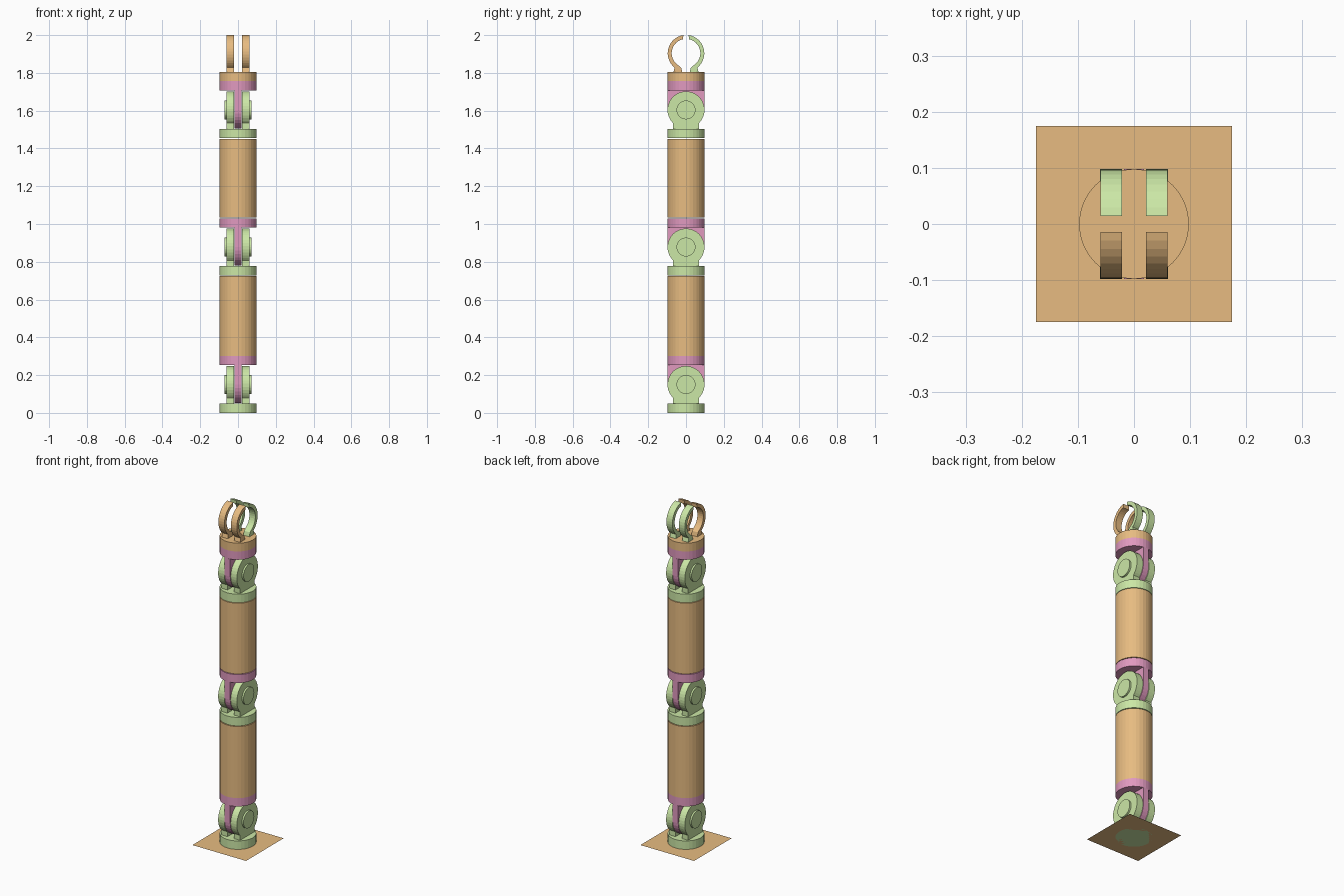
import bpy, bmesh
from math import sin, cos, acos, asin, pi

if "Cube" in bpy.data.objects:
    bpy.data.objects.remove(bpy.data.objects["Cube"])

SIDES = 32


def material(name, rgb):
    m = bpy.data.materials.new(name)
    m.diffuse_color = (*rgb, 1)
    m.use_nodes = True
    m.node_tree.nodes["Principled BSDF"].inputs["Base Color"].default_value = m.diffuse_color
    return m


ORANGE = material("orange", (0.80, 0.50, 0.22))
GREEN = material("green", (0.60, 0.80, 0.38))
PINK = material("pink", (0.75, 0.32, 0.52))


def finish(bm, name, mat):
    bmesh.ops.recalc_face_normals(bm, faces=bm.faces)
    mesh = bpy.data.meshes.new(name)
    bm.to_mesh(mesh)
    bm.free()
    mesh.materials.append(mat)
    ob = bpy.data.objects.new(name, mesh)
    bpy.context.collection.objects.link(ob)
    return ob


def extrude(bm, profile, a, b, axis):
    """Extrude a 2D profile from a to b along x (profile = y,z) or z (profile = x,y)."""
    place = (lambda p: (a, *p)) if axis == 'x' else (lambda p: (*p, a))
    face = bm.faces.new([bm.verts.new(place(p)) for p in profile])
    res = bmesh.ops.extrude_face_region(bm, geom=[face], use_keep_orig=True)
    verts = [g for g in res["geom"] if isinstance(g, bmesh.types.BMVert)]
    offset = (b - a, 0, 0) if axis == 'x' else (0, 0, b - a)
    bmesh.ops.translate(bm, verts=verts, vec=offset)


def arc(r, cy, cz, start, end, n):
    return [(cy + r * cos(start + (end - start) * i / n),
             cz + r * sin(start + (end - start) * i / n)) for i in range(n + 1)]


def circle(r, cy=0, cz=0):
    return arc(r, cy, cz, 0, 2 * pi, SIDES)[:-1]


def tube(name, z0, z1, mat):
    bm = bmesh.new()
    extrude(bm, circle(0.098), z0, z1, 'z')
    return finish(bm, name, mat)


def joint(label, z):
    pivot = z + 0.15
    # fork: disc, two round lugs on necks, axle caps
    bm = bmesh.new()
    extrude(bm, circle(0.098), z, z + 0.05, 'z')
    a = acos(0.068 / 0.098)
    lug = arc(0.098, 0, pivot, -a, pi + a, 28) + [(-0.068, z + 0.05), (0.068, z + 0.05)]
    for s in (-1, 1):
        extrude(bm, lug, s * 0.021, s * 0.061, 'x')
        extrude(bm, circle(0.05, 0, pivot), s * 0.061, s * 0.071, 'x')
    finish(bm, label + "_fork", GREEN)
    # tongue: disc with a round-ended plate and the axle
    bm = bmesh.new()
    extrude(bm, circle(0.098), z + 0.253, z + 0.302, 'z')
    plate = arc(0.098, 0, pivot, pi, 2 * pi, 16) + [(0.098, z + 0.253), (-0.098, z + 0.253)]
    extrude(bm, plate, -0.018, 0.018, 'x')
    finish(bm, label + "_tongue", PINK)


# floor plate
bm = bmesh.new()
bm.faces.new([bm.verts.new((x, y, 0)) for x, y in
              ((-0.175, -0.175), (0.175, -0.175), (0.175, 0.175), (-0.175, 0.175))])
finish(bm, "floor_plate", ORANGE)

# three joints and the arm tubes between them
for label, z in (("base_joint", 0), ("elbow_joint", 0.728), ("wrist_joint", 1.454)):
    joint(label, z)
tube("lower_arm", 0.302, 0.724, ORANGE)
tube("upper_arm", 1.034, 1.451, ORANGE)
tube("gripper_base", 1.756, 1.805, ORANGE)

# gripper claws: curved fingers on small feet, two on each side
CZ, R_OUT, R_IN = 1.904, 0.097, 0.076
for name, side, mat in (("front_claw", -1, ORANGE), ("back_claw", 1, GREEN)):
    top_o, top_i = acos(0.014 / R_OUT), acos(0.016 / R_IN)
    low_o, low_i = -asin(0.076 / R_OUT), -asin(0.066 / R_IN)
    finger = (arc(R_OUT, 0, CZ, top_o, low_o, 14)
              + [(0.066, 1.805), (0.02, 1.805), (0.026, 1.828)]
              + arc(R_IN, 0, CZ, low_i, top_i, 14))
    finger = [(y * side, z) for y, z in finger]
    bm = bmesh.new()
    for s in (-1, 1):
        extrude(bm, finger, s * 0.021, s * 0.06, 'x')
    finish(bm, name, mat)
